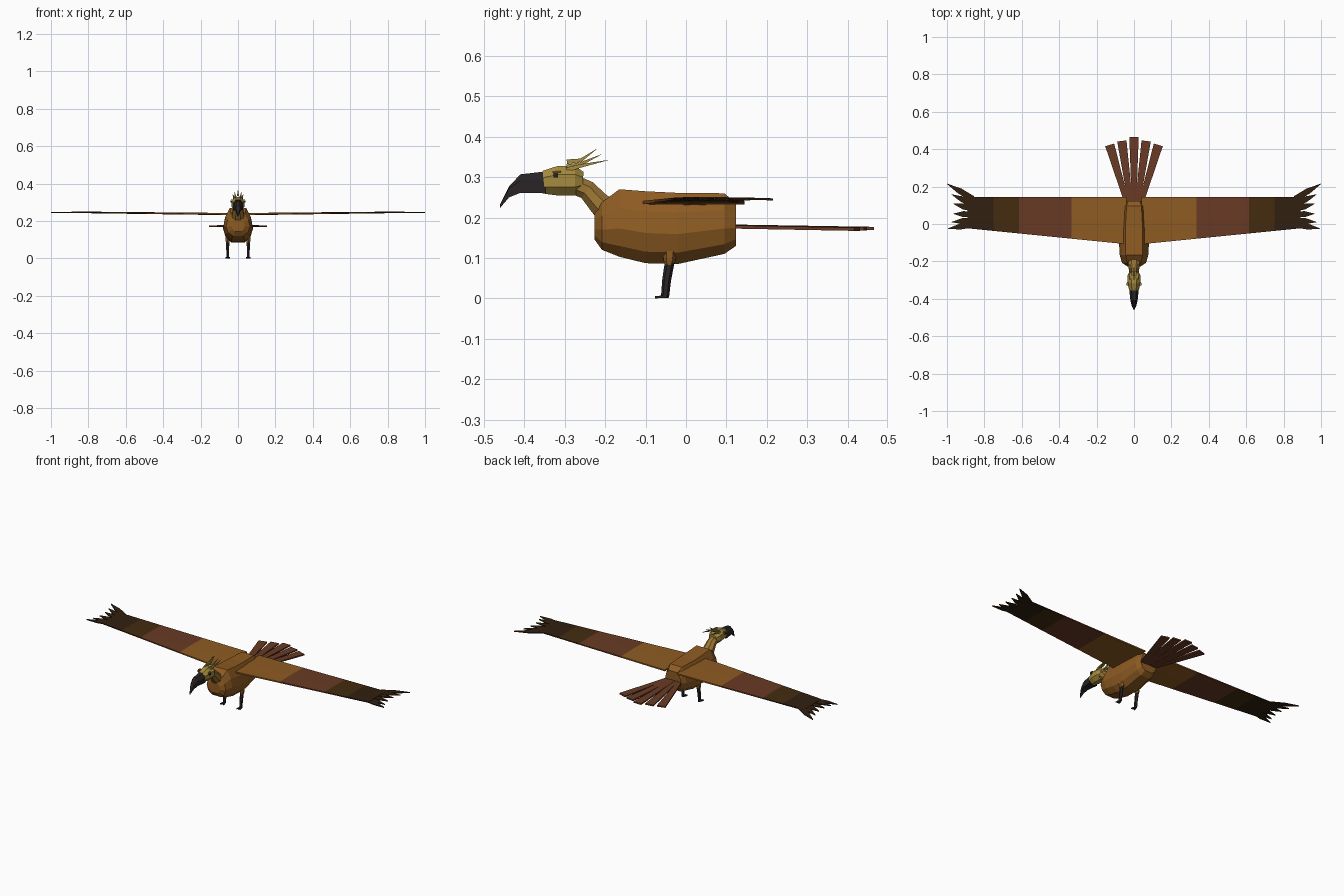
import bpy, bmesh, math
from mathutils import Vector

if "Cube" in bpy.data.objects:
    bpy.data.objects.remove(bpy.data.objects["Cube"])


def material(name, r, g, b):
    m = bpy.data.materials.new(name)
    m.use_nodes = True
    m.diffuse_color = (r, g, b, 1)
    m.node_tree.nodes["Principled BSDF"].inputs["Base Color"].default_value = (r, g, b, 1)
    return m


TAN = material("tan brown", 0.27, 0.105, 0.016)
RED = material("red brown", 0.14, 0.042, 0.018)
DARK = material("dark brown", 0.058, 0.025, 0.005)
DEEP = material("deepest brown", 0.03, 0.014, 0.005)
GOLD = material("gold", 0.38, 0.26, 0.05)
OCHRE = material("ochre", 0.33, 0.18, 0.035)
BLACK = material("horn black", 0.022, 0.017, 0.018)


def loft(name, rings, mats, rule=None):
    """Skin a list of equal-sized rings and cap both ends."""
    bm = bmesh.new()
    rows = [[bm.verts.new(p) for p in ring] for ring in rings]
    n = len(rows[0])
    for a, b in zip(rows, rows[1:]):
        for i in range(n):
            j = (i + 1) % n
            bm.faces.new((a[i], a[j], b[j], b[i]))
    bm.faces.new(rows[0])
    bm.faces.new(rows[-1])
    bmesh.ops.recalc_face_normals(bm, faces=bm.faces)
    if rule:
        for f in bm.faces:
            f.material_index = rule(f.calc_center_median())
    me = bpy.data.meshes.new(name)
    bm.to_mesh(me)
    bm.free()
    for m in mats:
        me.materials.append(m)
    ob = bpy.data.objects.new(name, me)
    bpy.context.collection.objects.link(ob)
    return ob


def tube(name, stations, mat, sides=6):
    """Tube in the y-z plane: stations are (x, y, z, half width, half depth)."""
    pts = [Vector(s[:3]) for s in stations]
    rings = []
    for k, (p, s) in enumerate(zip(pts, stations)):
        along = (pts[min(k + 1, len(pts) - 1)] - pts[max(k - 1, 0)]).normalized()
        up = Vector((1, 0, 0)).cross(along).normalized()
        side = along.cross(up)
        turn = [math.tau * (i + 0.5) / sides for i in range(sides)]
        rings.append([p + side * s[3] * math.cos(t) + up * s[4] * math.sin(t) for t in turn])
    return loft(name, rings, [mat])


def blade(name, root, tip, stations, thick, mat):
    """Flat feather: stations are (fraction along, half width)."""
    root, tip = Vector(root), Vector(tip)
    side = (tip - root).cross(Vector((0, 0, 1))).normalized()
    up = Vector((0, 0, thick / 2))
    rings = []
    for t, w in stations:
        c = root.lerp(tip, t)
        rings.append([c - side * w - up, c + side * w - up, c + side * w + up, c - side * w + up])
    return loft(name, rings, [mat])


# Body: faceted barrel, (y, bottom, top, width factor)
half = [(0.035, 0), (0.066, 0.16), (0.08, 0.42), (0.07, 0.72), (0.046, 1)]
section = half + [(-x, t) for x, t in reversed(half)]
barrel = [(-0.226, 0.145, 0.21, 0.45), (-0.208, 0.12, 0.238, 0.8), (-0.165, 0.103, 0.27, 0.96),
          (-0.1, 0.087, 0.265, 1), (-0.02, 0.085, 0.261, 1),
          (0.095, 0.11, 0.26, 0.86), (0.124, 0.13, 0.235, 0.68)]
loft("body", [[(x * w, y, lo + (hi - lo) * t) for x, t in section]
              for y, lo, hi, w in barrel], [TAN])

# Neck, head and hooked beak
tube("neck", [(0, -0.18, 0.205, 0.042, 0.04), (0, -0.215, 0.235, 0.034, 0.03),
              (0, -0.245, 0.268, 0.028, 0.026), (0, -0.285, 0.285, 0.028, 0.026)], OCHRE, 8)
tube("head", [(0, -0.255, 0.29, 0.026, 0.025), (0, -0.275, 0.291, 0.038, 0.04),
              (0, -0.315, 0.291, 0.038, 0.04), (0, -0.352, 0.287, 0.028, 0.031)], GOLD, 8)
bill = [(-0.348, 0.26, 0.314, 0.026), (-0.41, 0.261, 0.307, 0.019),
        (-0.438, 0.25, 0.277, 0.012), (-0.46, 0.224, 0.227, 0.002)]
loft("beak", [[(-w, y, lo), (w, y, lo), (w, y, (lo + hi) / 2 + 0.008), (w * 0.5, y, hi),
               (-w * 0.5, y, hi), (-w, y, (lo + hi) / 2 + 0.008)] for y, lo, hi, w in bill], [BLACK])

# Crest spikes
for i, (x, y, z) in enumerate([(0, -0.222, 0.369), (0.018, -0.21, 0.356), (-0.018, -0.21, 0.356),
                               (0.028, -0.193, 0.342), (-0.028, -0.193, 0.342)]):
    tube(f"crest_spike_{i + 1}", [(x * 0.7, -0.295, 0.338 - abs(x) * 0.7, 0.006, 0.008),
                                  (x * 0.85, -0.26, 0.342 - abs(x) * 0.5, 0.005, 0.006),
                                  (x, y, z, 0.0005, 0.0005)], GOLD, 4)


def box(name, centre, size, mat):
    x, y, z = centre
    a, b, c = (s / 2 for s in size)
    corners = [(-a, -b), (a, -b), (a, b), (-a, b)]
    return loft(name, [[(x + u, y + v, z + h) for u, v in corners] for h in (-c, c)], [mat])


# Paired parts
bounds = [0.335, 0.615, 0.75]
primaries = [(0.15, 1.0, 0.215), (0.115, 0.975, 0.158), (0.085, 0.965, 0.108),
             (0.05, 0.965, 0.055), (0.015, 0.975, 0.01), (-0.012, 0.995, -0.025)]
for side, s in (("left", 1), ("right", -1)):
    # Wing: tapered slab with four colour bands
    rings = []
    for x in (0.04, *bounds, 0.89):
        t = (x - 0.04) / 0.85
        front, z, h = -0.108 + 0.085 * t, 0.237 + 0.01 * t, 0.006 - 0.002 * t
        rings.append([(s * x, front, z - h * 0.7), (s * x, front, z + h * 0.7),
                      (s * x, 0.02, z + h), (s * x, 0.145, z + h * 0.7),
                      (s * x, 0.145, z - h * 0.7), (s * x, 0.02, z - h)])
    loft(f"{side}_wing", rings, [TAN, RED, DARK, DEEP],
         lambda c: sum(abs(c.x) > b for b in bounds))
    # Fingered wing tip
    for i, (y0, x1, y1) in enumerate(primaries):
        blade(f"{side}_tip_feather_{i + 1}", (s * 0.86, y0 * 0.85 + 0.008, 0.247),
              (s * x1, y1, 0.245), [(0, 0.014), (0.5, 0.016), (1, 0.001)], 0.005, DEEP)
    # Eye and brow
    box(f"{side}_eye", (s * 0.036, -0.322, 0.304), (0.008, 0.011, 0.01), BLACK)
    box(f"{side}_brow", (s * 0.034, -0.32, 0.313), (0.008, 0.02, 0.004), OCHRE)
    # Leg
    x = s * 0.055
    tube(f"{side}_thigh", [(x, -0.04, 0.135, 0.009, 0.01), (x, -0.04, 0.115, 0.014, 0.017),
                           (x, -0.041, 0.095, 0.013, 0.015), (x, -0.042, 0.08, 0.009, 0.01)], TAN)
    tube(f"{side}_shank", [(x, -0.04, 0.092, 0.01, 0.012), (x, -0.048, 0.045, 0.009, 0.011),
                           (x, -0.052, 0.003, 0.008, 0.01)], BLACK)
    for i, dx in enumerate((-0.011, 0, 0.011)):
        blade(f"{side}_toe_{i + 1}", (x, -0.045, 0.004), (x + dx, -0.077, 0.003),
              [(0, 0.004), (0.6, 0.004), (1, 0.001)], 0.006, BLACK)

# Tail fan
for i in range(-2, 3):
    blade(f"tail_feather_{i + 3}", (i * 0.017, 0.1, 0.179 - abs(i) * 0.001),
          (i * 0.065, 0.465 - abs(i) * 0.021, 0.173 - abs(i) * 0.001),
          [(0, 0.012), (1, 0.025)], 0.008, RED)
